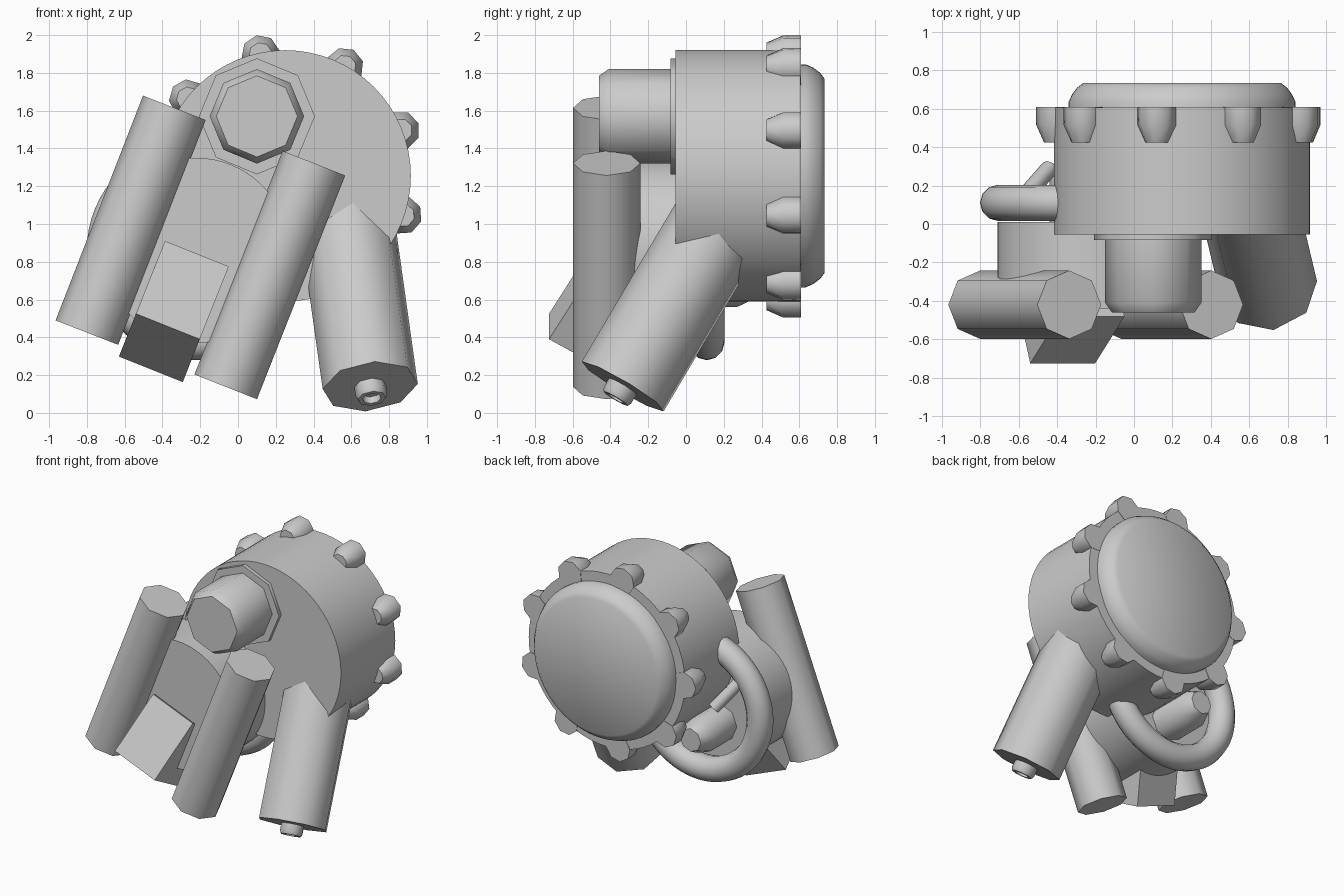
import bpy, bmesh
from math import sin, cos, pi, radians
from mathutils import Vector, Matrix

if "Cube" in bpy.data.objects:
    bpy.data.objects.remove(bpy.data.objects["Cube"])


def finish(name, bm, smooth=True):
    bmesh.ops.recalc_face_normals(bm, faces=bm.faces)
    me = bpy.data.meshes.new(name)
    bm.to_mesh(me)
    bm.free()
    ob = bpy.data.objects.new(name, me)
    bpy.context.collection.objects.link(ob)
    if smooth:
        bpy.ops.object.select_all(action='DESELECT')
        ob.select_set(True)
        bpy.context.view_layer.objects.active = ob
        bpy.ops.object.shade_smooth_by_angle(angle=radians(50))
    return ob


def lathe(name, origin, axis, profile, n=8, up=(0, 0, 1)):
    """Spin (radius, distance along axis) pairs; one vertex row points to 'up'."""
    o, w = Vector(origin), Vector(axis).normalized()
    u = Vector(up)
    u = (u - w * u.dot(w)).normalized()
    v = w.cross(u)
    bm = bmesh.new()
    rings = []
    for r, h in profile:
        rings.append([bm.verts.new(o + w * h + (u * cos(2 * pi * i / n) + v * sin(2 * pi * i / n)) * r)
                      for i in range(n)])
    for a, b in zip(rings, rings[1:]):
        for i in range(n):
            j = (i + 1) % n
            bm.faces.new((a[i], a[j], b[j], b[i]))
    bm.faces.new(rings[0])
    bm.faces.new(rings[-1])
    return finish(name, bm)


def tube(name, a, b, r, up=(0, -1, 0)):
    d = Vector(b) - Vector(a)
    return lathe(name, a, d, [(r, 0), (r, d.length)], 8, up)


Y = (0, 1, 0)

# Main drum and its domed back cap
cx, cz = 0.25, 1.255
lathe("main_drum", (cx, 0, cz), Y, [(0.665, -0.055), (0.665, 0.605)], 64)
lathe("back_cap", (cx, 0, cz), Y,
      [(0.59, 0.58), (0.59, 0.635), (0.572, 0.675), (0.545, 0.71), (0.515, 0.733)], 64)

# Nine rim knobs
for k in range(9):
    t = radians(101.5 + 40 * k)
    d = Vector((cos(t), 0, sin(t)))
    lathe(f"rim_knob_{k + 1}", Vector((cx, 0, cz)) + d * 0.657, Y,
          [(0.062, 0.425), (0.102, 0.515), (0.102, 0.608)], 8, d)

# Front barrel with base plate
lathe("front_barrel", (0.10, 0, 1.57), Y, [(0.215, -0.46), (0.25, -0.41), (0.25, -0.05)])
lathe("barrel_plate", (0.10, 0, 1.57), Y, [(0.307, -0.083), (0.307, -0.03)])

# Small drum with ring pipe, hub and diagonal peg on its back
lathe("small_drum", (-0.22, 0, 0.86), Y, [(0.49, -0.44), (0.49, 0.01)], 64)
bpy.ops.mesh.primitive_torus_add(major_segments=64, minor_segments=12, major_radius=0.487,
                                 minor_radius=0.094, location=(-0.22, 0.11, 0.86),
                                 rotation=(pi / 2, 0, 0))
bpy.context.object.name = "ring_pipe"
bpy.ops.object.shade_smooth_by_angle(angle=radians(50))
lathe("hub", (-0.30, 0, 0.70), Y, [(0.14, -0.02), (0.14, 0.27), (0.088, 0.375)])
tube("ring_peg", (-0.58, 0.13, 1.16), (-0.44, 0.29, 0.95), 0.045)

# Two slanted front tubes
tube("front_tube_left", (-0.80, -0.42, 0.425), (-0.337, -0.42, 1.615), 0.178)
tube("front_tube_right", (-0.065, -0.42, 0.138), (0.402, -0.42, 1.322), 0.178)

# Tilted box between the tubes: edges along width, slope and depth
corner = Vector((-0.54, -0.725, 0.525))
width = Vector((0.338, 0, -0.135))
slope = Vector((0.153, 0.245, 0.385))
depth = width.cross(slope).normalized() * -0.48
if depth.y < 0:
    depth = -depth
bm = bmesh.new()
bmesh.ops.create_cube(bm, size=1)
frame = Matrix((width, slope, depth)).transposed()
for v in bm.verts:
    v.co = corner + frame @ (v.co + Vector((0.5, 0.5, 0.5)))
finish("tilted_box", bm, False)

# Large leg tube and its hollow nozzle
end, axis, roll = (0.70, -0.335, 0.14), (-0.12, 0.506, 0.854), (0.1, -0.85, 0.52)
lathe("leg_tube", end, axis, [(0.255, 0), (0.255, 1.04)], 8, roll)
lathe("leg_nozzle", end, axis,
      [(0.05, -0.035), (0.05, -0.075), (0.075, -0.075), (0.085, -0.055), (0.085, 0.02)], 8, roll)
